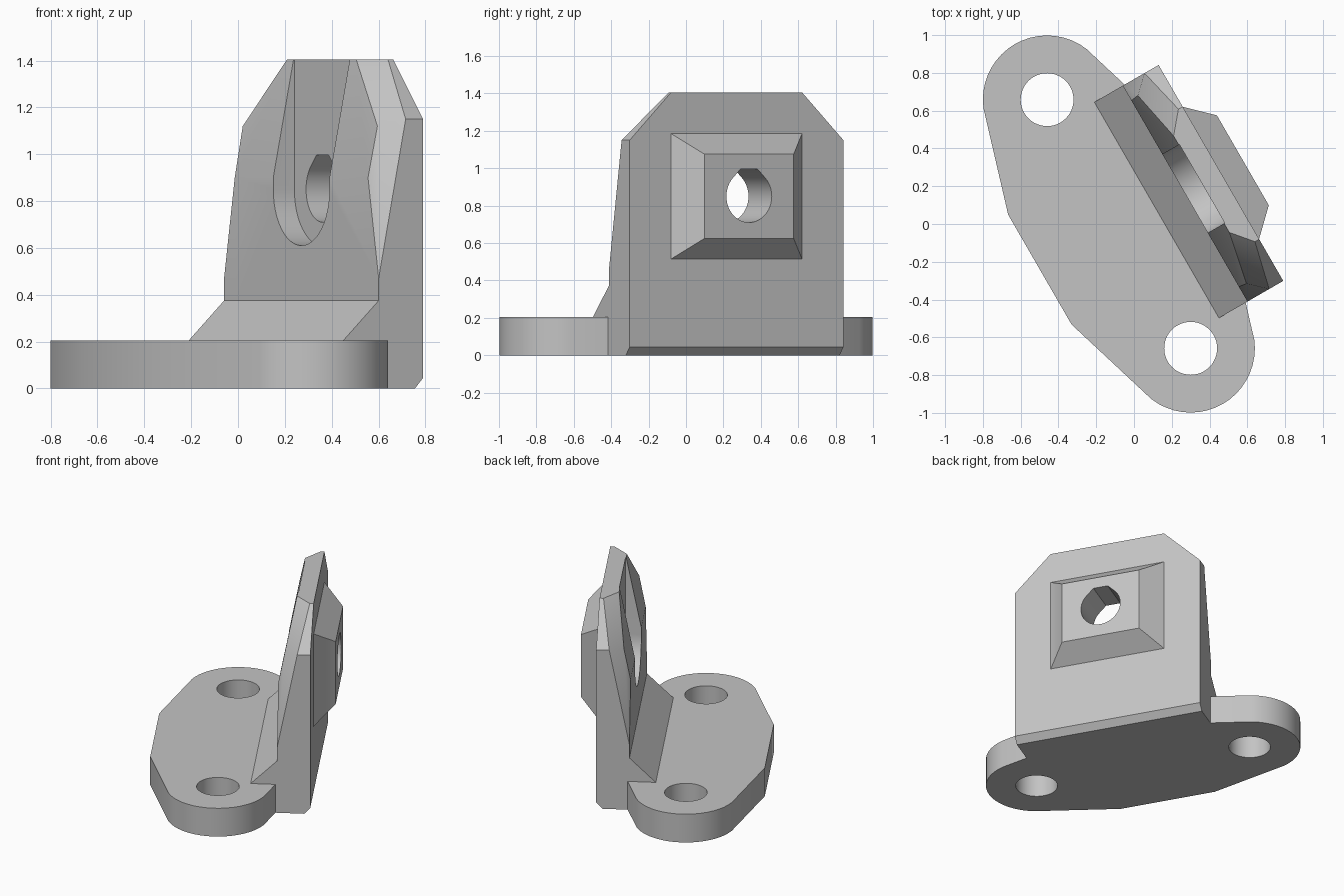
import bpy, bmesh, math
from mathutils import Matrix

cube = bpy.data.objects.get("Cube")
if cube:
    bpy.data.objects.remove(cube, do_unlink=True)

# Local frame: x along the bracket, y towards the mounting pad, z up
PLACE = Matrix.Translation((-0.08, 0, 0)) @ Matrix.Rotation(math.radians(-60), 4, 'Z')
MID = 0.036        # middle of the upright along local x
HOLE_Z = 0.85

grey = bpy.data.materials.new("plain_grey")
grey.use_nodes = True
grey.diffuse_color = (0.55, 0.55, 0.55, 1)
grey.node_tree.nodes["Principled BSDF"].inputs["Base Color"].default_value = (0.55, 0.55, 0.55, 1)


def finish(name, bm):
    bmesh.ops.recalc_face_normals(bm, faces=bm.faces)
    bm.transform(PLACE)
    mesh = bpy.data.meshes.new(name)
    bm.to_mesh(mesh)
    bm.free()
    mesh.materials.append(grey)
    ob = bpy.data.objects.new(name, mesh)
    bpy.context.collection.objects.link(ob)
    return ob


def hull(name, points):
    bm = bmesh.new()
    for p in points:
        bm.verts.new(p)
    bmesh.ops.convex_hull(bm, input=bm.verts)
    bmesh.ops.delete(bm, geom=[v for v in bm.verts if not v.link_faces], context='VERTS')
    bmesh.ops.dissolve_limit(bm, angle_limit=math.radians(2), verts=bm.verts, edges=bm.edges)
    return finish(name, bm)


def prism(name, points, offset):
    bm = bmesh.new()
    face = bm.faces.new([bm.verts.new(p) for p in points])
    ext = bmesh.ops.extrude_face_region(bm, geom=[face])
    bmesh.ops.translate(bm, vec=offset, verts=[g for g in ext["geom"] if isinstance(g, bmesh.types.BMVert)])
    return finish(name, bm)


def arc(radius, start, end, steps):
    angles = [math.radians(start + (end - start) * i / steps) for i in range(steps + 1)]
    return [(radius * math.cos(t), radius * math.sin(t)) for t in angles]


def mirrored(points):
    return [(MID + side * x, y, z) for side in (-1, 1) for x, y, z in points]


def combine(target, tool, operation):
    mod = target.modifiers.new(operation.lower(), 'BOOLEAN')
    mod.operation = operation
    mod.solver = 'EXACT'
    mod.object = tool
    bpy.context.view_layer.objects.active = target
    bpy.ops.object.modifier_apply(modifier=mod.name)
    bpy.data.objects.remove(tool, do_unlink=True)


# Flange with two rounded ends and a wider middle
outline = [(s * 0.336, t * 0.483) for s in (-1, 1) for t in (-1, 1)]
outline += [(s * 0.76 + x, y) for s in (-1, 1) for x, y in arc(0.34, 0, 360, 48)[:-1]]
bracket = hull("bracket", [(x, y, z) for x, y in outline for z in (0, 0.205)])

# Foot of the upright with sloped front and bevelled lower back edge
foot_profile = [(0.21, 0), (0.563, 0), (0.603, 0.045), (0.603, 0.375), (0.384, 0.375), (0.21, 0.205)]
foot = prism("foot", [(MID - 0.66, y, z) for y, z in foot_profile], (1.32, 0, 0))

# Upright plate with chamfered corners and tapering front edges
upright = hull("upright", mirrored([
    (0.66, 0.384, 0.3), (0.66, 0.603, 0.3), (0.66, 0.384, 0.47),
    (0.66, 0.517, 1.15), (0.66, 0.603, 1.15),
    (0.405, 0.577, 1.405), (0.405, 0.603, 1.405),
    (0.295, 0.484, 1.405), (0.575, 0.427, 1.12), (0.569, 0.384, 0.9)]))

# Raised pad on the back
pad = hull("pad", mirrored([(w, y, HOLE_Z + s * h) for s in (-1, 1)
                            for w, y, h in ((0.404, 0.55, 0.335), (0.404, 0.603, 0.335), (0.275, 0.737, 0.225))]))

for part in (foot, upright, pad):
    combine(bracket, part, 'UNION')

# Screw holes through the flange
for side in (-1, 1):
    ring = [(side * 0.76 + x, y, -0.1) for x, y in arc(0.14, 0, 360, 48)[:-1]]
    combine(bracket, prism("hole_cutter", ring, (0, 0, 0.5)), 'DIFFERENCE')

# Open-topped slot in the front of the upright
slot = arc(0.24, 180, 360, 24) + [(0.24, 0.8), (-0.24, 0.8)]
slot = [(MID + x, 0.25, HOLE_Z + z) for x, z in slot]
combine(bracket, prism("slot_cutter", slot, (0, 0.238, 0)), 'DIFFERENCE')

# Bolt hole with a flattened peak
bolt = arc(0.14, 135, 405, 36) + [(0.051, 0.147), (-0.051, 0.147)]
bolt = [(MID + x, 0.3, HOLE_Z + z) for x, z in bolt]
combine(bracket, prism("bolt_cutter", bolt, (0, 0.6, 0)), 'DIFFERENCE')

bpy.ops.object.select_all(action='DESELECT')
bracket.select_set(True)
bpy.context.view_layer.objects.active = bracket
bpy.ops.object.shade_smooth_by_angle(angle=math.radians(30))
